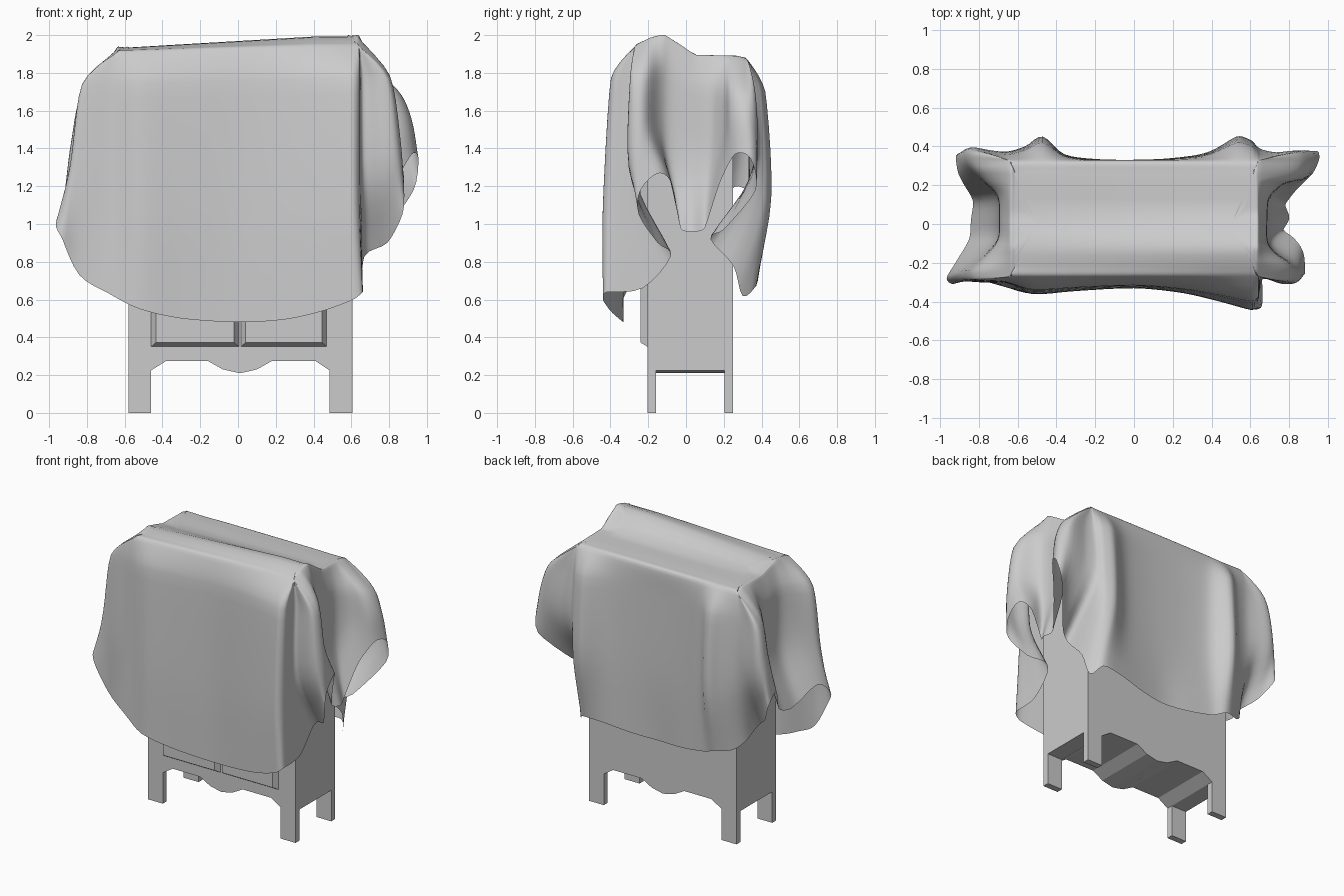
import bpy, bmesh
from mathutils import Vector

if "Cube" in bpy.data.objects:
    bpy.data.objects.remove(bpy.data.objects["Cube"])


def make_object(name, verts, faces, smooth=False):
    mesh = bpy.data.meshes.new(name)
    bm = bmesh.new()
    vs = [bm.verts.new(v) for v in verts]
    for f in faces:
        bm.faces.new([vs[i] for i in f])
    bmesh.ops.remove_doubles(bm, verts=bm.verts, dist=0.0005)
    bmesh.ops.recalc_face_normals(bm, faces=bm.faces)
    for f in bm.faces:
        f.smooth = smooth
    bm.to_mesh(mesh)
    bm.free()
    ob = bpy.data.objects.new(name, mesh)
    bpy.context.collection.objects.link(ob)
    return ob


def prism(name, a, b):
    """Solid between two matching outlines."""
    n = len(a)
    faces = [list(range(n)), list(range(n, 2 * n))]
    faces += [[i, (i + 1) % n, n + (i + 1) % n, n + i] for i in range(n)]
    return make_object(name, a + b, faces)


def rect(x0, x1, z0, z1, y):
    return [(x0, y, z0), (x1, y, z0), (x1, y, z1), (x0, y, z1)]


def spline(pts, steps, closed):
    """Curve through the points that does not overshoot at uneven spacing."""
    n = len(pts)
    tang = []
    for i in range(n):
        p, q, r = pts[i - 1], pts[i], pts[(i + 1) % n]
        if not closed and i == 0:
            tang.append(r - q)
        elif not closed and i == n - 1:
            tang.append(q - p)
        else:
            tang.append((r - p).normalized() * min((q - p).length, (r - q).length))
    out = []
    for i in range(n if closed else n - 1):
        j = (i + 1) % n
        for k in range(steps):
            t = k / steps
            t2, t3 = t * t, t * t * t
            out.append(pts[i] * (2 * t3 - 3 * t2 + 1) + tang[i] * (t3 - 2 * t2 + t)
                       + pts[j] * (3 * t2 - 2 * t3) + tang[j] * (t3 - t2))
    if not closed:
        out.append(pts[-1])
    return out


def clamp(v, a, b):
    return max(a, min(b, v))


# Cabinet body with a wavy lower apron running front to back
apron = [(-0.58, 0.225), (-0.46, 0.225), (-0.38, 0.275), (-0.16, 0.275), (-0.08, 0.23),
         (0.01, 0.21), (0.1, 0.23), (0.18, 0.275), (0.41, 0.275), (0.485, 0.225),
         (0.605, 0.225), (0.605, 1.84), (-0.58, 1.84)]
prism("cabinet_body", [(x, -0.205, z) for x, z in apron], [(x, 0.25, z) for x, z in apron])

# Four short legs
for x0, x1, side in ((-0.58, -0.46, "left"), (0.485, 0.605, "right")):
    for y0, y1, end in ((-0.205, -0.16, "front"), (0.205, 0.25, "back")):
        prism(f"{end}_{side}_leg", rect(x0, x1, 0, 0.225, y0), rect(x0, x1, 0, 0.225, y1))

# Two doors with bevelled borders
for x0, x1, side in ((-0.46, 0.005, "left"), (0.015, 0.47, "right")):
    prism(f"{side}_door", rect(x0, x1, 0.35, 1.7, -0.204),
          rect(x0 + 0.025, x1 - 0.025, 0.372, 1.68, -0.24))

# Cloth folds: mid-drop x, y and hem x, y, z, going round from the front centre
right_folds = [
    (0, -.33, 0, -.33, .48), (.25, -.355, .25, -.35, .495), (.45, -.40, .45, -.40, .54),
    (.6, -.44, .61, -.44, .6), (.64, -.41, .66, -.42, .64), (.65, -.33, .66, -.23, .66),
    (.67, -.27, .67, -.08, .83), (.77, -.30, .79, -.15, .9), (.84, -.30, .87, -.25, 1.05),
    (.86, -.25, .88, -.24, 1.18), (.83, -.2, .87, -.14, 1.27), (.74, -.14, .82, -.07, 1.2),
    (.70, -.08, .77, -.03, .98), (.70, .03, .80, .03, .96), (.71, .13, .78, .1, .98),
    (.78, .2, .84, .18, 1.22), (.88, .24, .92, .26, 1.37), (.92, .33, .955, .34, 1.35),
    (.88, .38, .93, .37, 1.18), (.74, .36, .78, .2, .97), (.66, .37, .68, .13, .92),
    (.63, .40, .66, .25, .78), (.60, .43, .63, .3, .62), (.53, .45, .57, .37, .67),
    (.38, .37, .40, .36, .66), (.2, .34, .2, .33, .63)]
left_folds = [
    (0, .33, 0, .31, .62), (-.2, .335, -.2, .33, .63), (-.36, .36, -.38, .35, .66),
    (-.47, .45, -.48, .38, .7), (-.56, .40, -.6, .33, .72), (-.65, .37, -.67, .28, .78),
    (-.74, .37, -.72, .2, .88), (-.84, .39, -.83, .28, .98), (-.88, .37, -.91, .36, 1.12),
    (-.87, .3, -.91, .28, 1.2), (-.80, .22, -.88, .21, 1.15), (-.72, .14, -.83, .12, 1.0),
    (-.71, .02, -.84, .02, .96), (-.72, -.08, -.85, -.08, .98), (-.80, -.17, -.92, -.2, 1.08),
    (-.88, -.24, -.965, -.28, 1.0), (-.88, -.29, -.93, -.31, .92), (-.80, -.30, -.84, -.28, .73),
    (-.66, -.31, -.68, -.32, .63), (-.52, -.36, -.52, -.36, .55), (-.3, -.345, -.3, -.34, .5)]
top_profile = [(-.28, 1.93), (-.2, 1.97), (-.12, 1.99), (-.03, 1.94), (.05, 1.89),
               (.28, 1.885), (.34, 1.865)]


def top_height(x, y):
    z = top_profile[-1][1]
    for (ya, za), (yb, zb) in zip(top_profile, top_profile[1:]):
        if y <= yb:
            z = za + (zb - za) * max(0, (y - ya) / (yb - ya))
            break
    tilt = min(0.01, (x - 0.25) * 0.06)
    return z + tilt * clamp((z - 1.885) / 0.1, 0, 1)


mid, hem = [], []
for mx, my, hx, hy, hz in right_folds + left_folds:
    mid.append(Vector((mx, my, hz + 0.4 * (1.85 - hz))))
    hem.append(Vector((hx, hy, hz)))
mid, hem = spline(mid, 4, True), spline(hem, 4, True)

# Each cloth column runs from the top centre over the edge and down to the hem
columns = []
for m, h in zip(mid, hem):
    ex, ey = clamp(m.x, -0.64, 0.64), clamp(m.y, -0.27, 0.325)
    cx = clamp(m.x, -0.5, 0.5)
    top = []
    for t in (0, 0.2, 0.4, 0.6, 0.8):
        x, y = cx + (ex - cx) * t, ey * t
        top.append(Vector((x, y, top_height(x, y))))
    edge = Vector((ex, ey, top_height(ex, ey)))
    upper = edge.lerp(m, 0.75)
    upper.z = edge.z - 0.17
    columns.append(top[:-1] + spline([top[-1], edge, upper, m, h], 5, False))

rows, n = len(columns[0]), len(columns)
faces = [[i * rows + j, i * rows + j + 1, (i + 1) % n * rows + j + 1, (i + 1) % n * rows + j]
         for i in range(n) for j in range(rows - 1)]
make_object("draped_cloth", [p for c in columns for p in c], faces, smooth=True)
